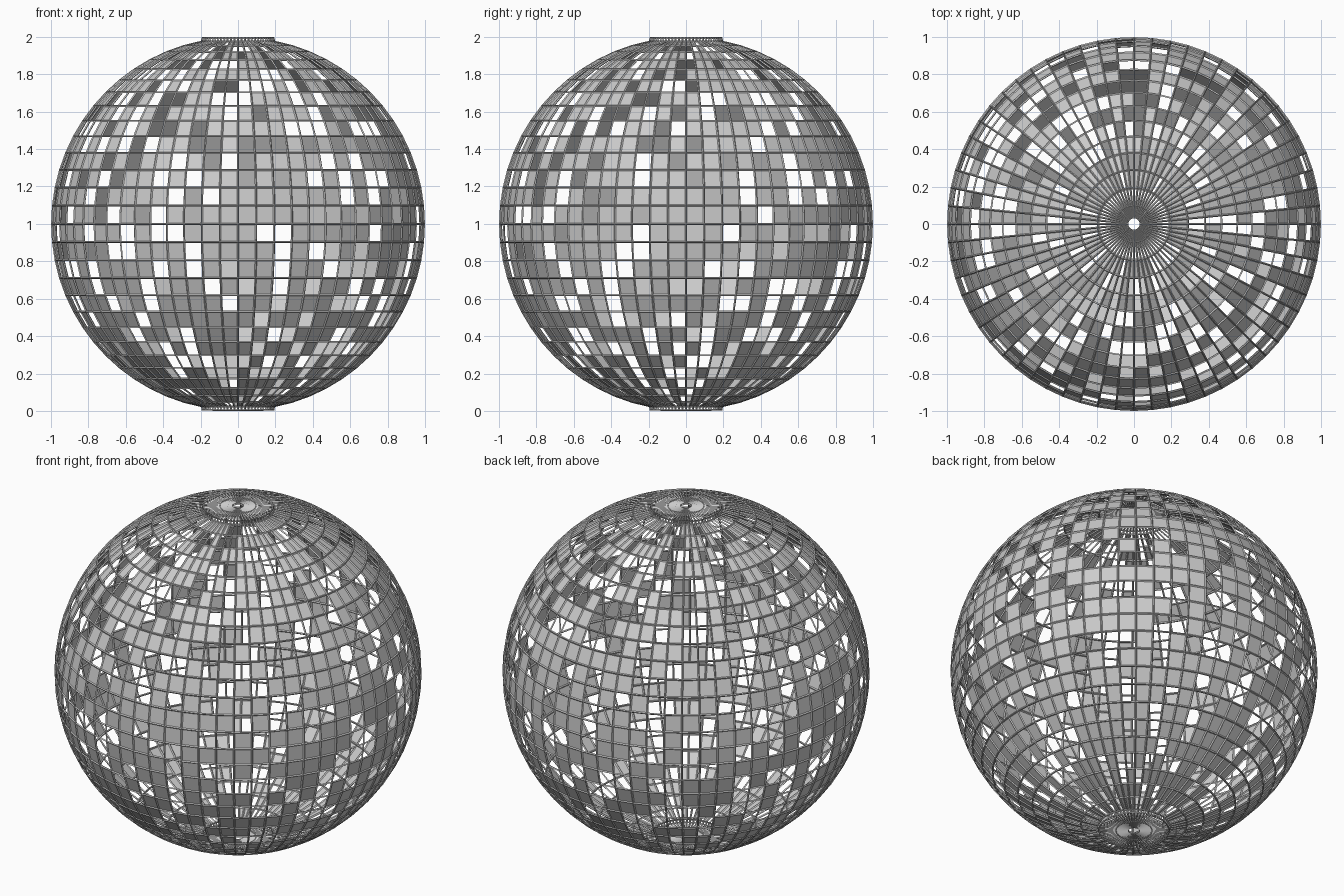
import bpy, bmesh, math, random
from mathutils import Matrix

random.seed(7)
cube = bpy.data.objects.get("Cube")
if cube:
    bpy.data.objects.remove(cube)

SEGMENTS, RINGS, RADIUS, WIRE = 64, 32, 0.994, 0.011

grey = bpy.data.materials.new("light grey")
grey.use_nodes = True
grey.diffuse_color = (0.6, 0.6, 0.6, 1)
grey.node_tree.nodes["Principled BSDF"].inputs["Base Color"].default_value = grey.diffuse_color


def turned(name, profile, keep=1.0):
    """Spin (radius, height) points about z, keeping a random share of the cells."""
    bm = bmesh.new()
    rings = []
    for r, z in profile:
        angles = [2 * math.pi * i / SEGMENTS for i in range(SEGMENTS)]
        rings.append([bm.verts.new((r * math.cos(a), r * math.sin(a), z)) for a in angles])
    for lower, upper in zip(rings, rings[1:]):
        for i in range(SEGMENTS):
            j = (i + 1) % SEGMENTS
            if random.random() < keep:
                bm.faces.new((lower[i], lower[j], upper[j], upper[i]))
    mesh = bpy.data.meshes.new(name)
    bm.to_mesh(mesh)
    bm.free()
    mesh.materials.append(grey)
    ob = bpy.data.objects.new(name, mesh)
    ob.location.z = 1
    bpy.context.collection.objects.link(ob)
    return ob


# Parallels of the globe, from the bottom collar to the top collar
parallels = []
for k in range(2, RINGS - 1):
    a = math.pi * (k / RINGS - 0.5)
    parallels.append((RADIUS * math.cos(a), RADIUS * math.sin(a)))

# Flat raised collar with a small hole at each pole
collar = [(0.19, 0.994), (0.098, 0.994), (0.03, 0.994)]
bottom = [(r, -z) for r, z in reversed(collar)]

# Lattice of bars along every parallel and meridian
lattice = turned("lattice", bottom + parallels + collar)
bars = lattice.modifiers.new("bars", "WIREFRAME")
bars.thickness = WIRE

# Flat square tiles scattered over the lattice, leaving open cells
turned("tiles", parallels, keep=0.55)
